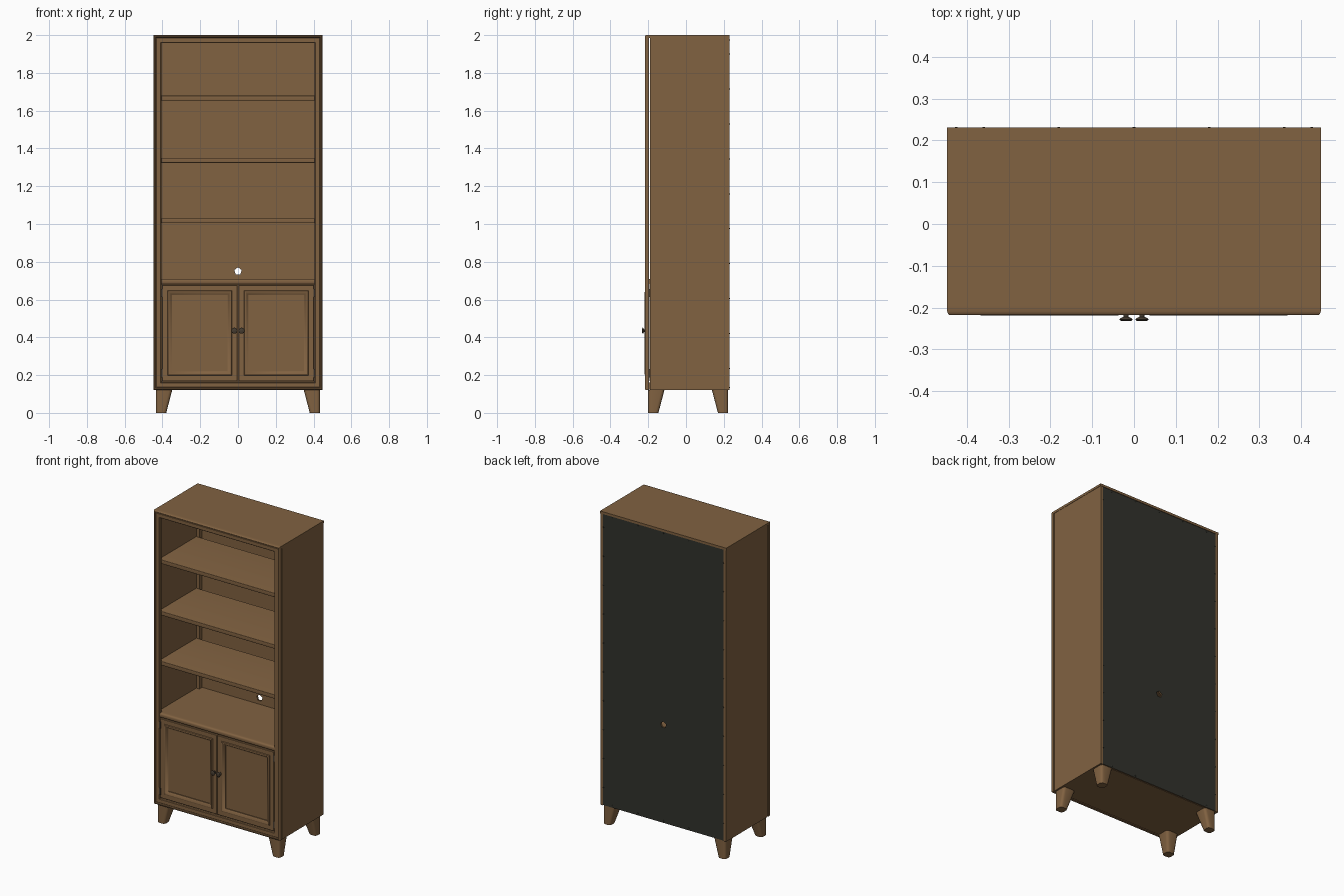
import bpy, bmesh, math
from mathutils import Matrix, Vector

if "Cube" in bpy.data.objects:
    bpy.data.objects.remove(bpy.data.objects["Cube"])


def material(name, color):
    m = bpy.data.materials.new(name)
    m.diffuse_color = (*color, 1)
    m.use_nodes = True
    m.node_tree.nodes["Principled BSDF"].inputs["Base Color"].default_value = m.diffuse_color
    return m


WOOD = material("brown_wood", (0.22, 0.122, 0.053))
DARK = material("dark_backing", (0.031, 0.032, 0.025))
BRONZE = material("dark_bronze", (0.06, 0.045, 0.03))


def finish(name, bm, mats, smooth=None):
    bmesh.ops.recalc_face_normals(bm, faces=bm.faces[:])
    me = bpy.data.meshes.new(name)
    bm.to_mesh(me)
    bm.free()
    ob = bpy.data.objects.new(name, me)
    bpy.context.collection.objects.link(ob)
    for m in mats:
        me.materials.append(m)
    if smooth:
        bpy.ops.object.select_all(action='DESELECT')
        ob.select_set(True)
        bpy.context.view_layer.objects.active = ob
        bpy.ops.object.shade_smooth_by_angle(angle=math.radians(smooth))
    return ob


def box(name, lo, hi, mat=WOOD, round_front=0):
    """Box between two corners, optionally with rounded long front edges."""
    bm = bmesh.new()
    bmesh.ops.create_cube(bm, size=1)
    for v in bm.verts:
        v.co = Vector([lo[i] if v.co[i] < 0 else hi[i] for i in range(3)])
    if round_front:
        edges = [e for e in bm.edges if all(abs(v.co.y - lo[1]) < 1e-6 for v in e.verts)
                 and abs(e.verts[0].co.z - e.verts[1].co.z) < 1e-6]
        bmesh.ops.bevel(bm, geom=edges, offset=round_front, segments=4,
                        profile=0.5, affect='EDGES')
    return finish(name, bm, [mat], 40 if round_front else None)


def moulding(name, x0, x1, z0, z1, profile, panel):
    """Mitred rectangle swept from (inset, y) points; panel closes it, else it stays open."""
    bm = bmesh.new()
    rings = [[bm.verts.new(p) for p in ((x0 + d, y, z0 + d), (x1 - d, y, z0 + d),
                                        (x1 - d, y, z1 - d), (x0 + d, y, z1 - d))]
             for d, y in profile]
    pairs = list(zip(rings, rings[1:]))
    if panel:
        bm.faces.new(rings[0])
        bm.faces.new(rings[-1])
    else:
        pairs.append((rings[-1], rings[0]))
    for a, b in pairs:
        for i in range(4):
            j = (i + 1) % 4
            bm.faces.new((a[i], a[j], b[j], b[i]))
    return finish(name, bm, [WOOD], 35)


def lathe(name, center, profile, mat, n=12):
    """Turned part along y from (radius, y) points."""
    bm = bmesh.new()
    rings = [[bm.verts.new((center[0] + r * math.cos(2 * math.pi * k / n), y,
                            center[1] + r * math.sin(2 * math.pi * k / n)))
              for k in range(n)] for r, y in profile]
    for a, b in zip(rings, rings[1:]):
        for k in range(n):
            j = (k + 1) % n
            bm.faces.new((a[k], a[j], b[j], b[k]))
    bm.faces.new(rings[0])
    bm.faces.new(rings[-1])
    return finish(name, bm, [mat], 40)


# Carcass
box("top_board", (-0.447, -0.19, 1.985), (0.447, 0.231, 2.0))
box("bottom_board", (-0.43, -0.19, 0.12), (0.43, 0.22, 0.165))
for s, side in ((-1, "left"), (1, "right")):
    xs = sorted((s * 0.428, s * 0.445))
    box(side + "_side_panel", (xs[0], -0.191, 0.12), (xs[1], 0.23, 1.985))
    xs = sorted((s * 0.406, s * 0.428))
    box(side + "_back_cleat", (xs[0], 0.19, 0.165), (xs[1], 0.218, 1.985))

# Beaded face frame
moulding("face_frame", -0.447, 0.447, 0.12, 2.0,
         [(0, -0.196), (0, -0.209), (0.002, -0.215), (0.006, -0.218), (0.011, -0.217),
          (0.014, -0.211), (0.016, -0.213), (0.038, -0.213), (0.041, -0.21),
          (0.041, -0.196)], False)
box("frame_top_joint", (-0.447, -0.197, 1.985), (0.447, -0.189, 2.0))
box("frame_bottom_joint", (-0.42, -0.197, 0.125), (0.42, -0.189, 0.16))

# Shelves
for i, z in enumerate((1.03, 1.35, 1.68)):
    box(f"shelf_{i + 1}", (-0.428, -0.188, z - 0.026), (0.428, 0.19, z), WOOD, 0.003)
box("cabinet_top", (-0.428, -0.19, 0.68), (0.428, 0.218, 0.71))
box("cabinet_top_nosing", (-0.406, -0.213, 0.68), (0.406, -0.19, 0.71), WOOD, 0.011)

# Back panel with a five-sided cable hole, dark on the outside
bm = bmesh.new()
outline = [(-0.436, 0.122), (0.436, 0.122), (0.436, 1.984), (-0.436, 1.984)]
hole = [(0.021 * math.sin(k * math.tau / 5), 0.75 + 0.021 * math.cos(k * math.tau / 5))
        for k in range(5)]
edges = []
for loop in (outline, hole):
    vs = [bm.verts.new((x, 0.218, z)) for x, z in loop]
    edges += [bm.edges.new((vs[i], vs[(i + 1) % len(vs)])) for i in range(len(vs))]
bmesh.ops.triangle_fill(bm, use_beauty=True, edges=edges, normal=(0, -1, 0))
ext = bmesh.ops.extrude_face_region(bm, geom=bm.faces[:], use_keep_orig=True)
bmesh.ops.translate(bm, vec=(0, 0.011, 0),
                    verts=[g for g in ext["geom"] if isinstance(g, bmesh.types.BMVert)])
for f in bm.faces:
    f.material_index = int(all(v.co.y > 0.225 for v in f.verts))
finish("back_panel", bm, [WOOD, DARK])

# Backing screws along the panel edges
spots = [(x, z) for x in (-0.36, -0.18, 0, 0.18, 0.36) for z in (0.135, 1.975)]
spots += [(s * 0.425, 0.235 + 0.185 * k) for s in (-1, 1) for k in range(10)]
for i, p in enumerate(spots):
    lathe(f"back_screw_{i + 1}", p, [(0.004, 0.228), (0.004, 0.231), (0.002, 0.232)], DARK, 8)

# Doors, knobs and hinges
for s, side in ((-1, "left"), (1, "right")):
    x0, x1 = sorted((s * 0.002, s * 0.402))
    moulding(side + "_door", x0, x1, 0.168, 0.676,
             [(0, -0.193), (0, -0.209), (0.002, -0.211), (0.029, -0.211), (0.032, -0.217),
              (0.037, -0.219), (0.042, -0.217), (0.048, -0.209), (0.053, -0.207),
              (0.053, -0.202)], True)
    lathe(side + "_knob", (s * 0.019, 0.435),
          [(0.011, -0.21), (0.011, -0.214), (0.006, -0.217), (0.006, -0.222),
           (0.014, -0.226), (0.016, -0.229), (0.012, -0.232)], BRONZE, 16)
    for k, z in enumerate((0.21, 0.635)):
        xs = sorted((s * 0.399, s * 0.408))
        box(f"{side}_hinge_{k + 1}", (xs[0], -0.214, z - 0.022), (xs[1], -0.19, z + 0.022), BRONZE)

# Tapered legs, straight on the outer faces and sloped on the inner ones
for sx in (-1, 1):
    for sy in (-1, 1):
        bm = bmesh.new()
        bmesh.ops.create_cube(bm, size=1)
        corner = Vector((sx * 0.434, -0.2 if sy < 0 else 0.223, 0))
        for v in bm.verts:
            w = 0.086 if v.co.z > 0 else 0.054
            dx = 0 if v.co.x * sx > 0 else w
            dy = 0 if v.co.y * sy > 0 else w
            v.co = (corner.x - sx * dx, corner.y - sy * dy, 0.122 if v.co.z > 0 else 0)
        upright = [e for e in bm.edges if abs(e.verts[0].co.z - e.verts[1].co.z) > 0.05]
        bmesh.ops.bevel(bm, geom=upright, offset=0.016, segments=3, profile=0.5, affect='EDGES')
        finish(("front" if sy < 0 else "back") + ("_left" if sx < 0 else "_right") + "_leg",
               bm, [WOOD], 40)
